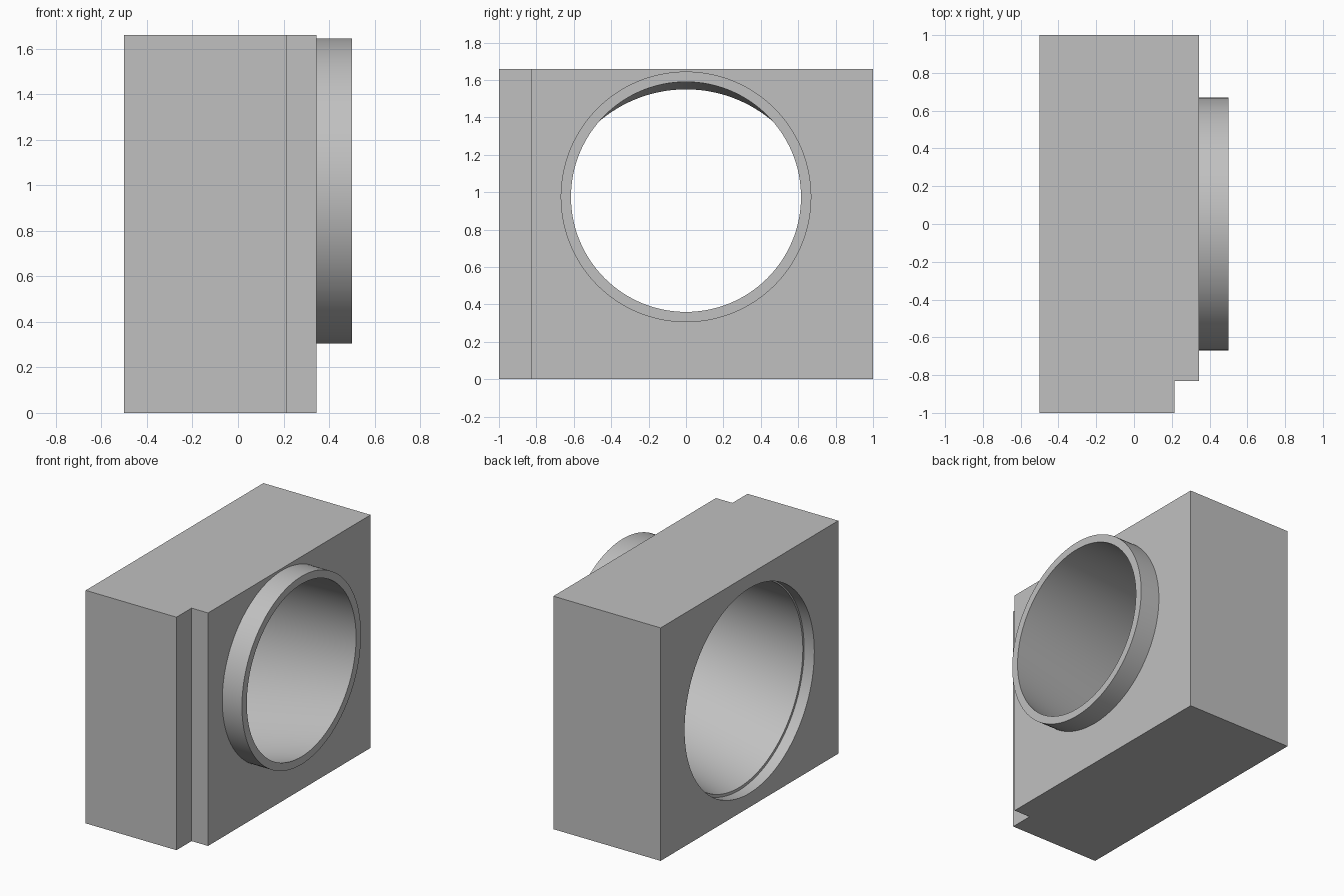
import bpy, bmesh, math

cube = bpy.data.objects.get("Cube")
if cube:
    bpy.data.objects.remove(cube, do_unlink=True)

SEGMENTS = 128

grey = bpy.data.materials.new("plain_grey")
grey.use_nodes = True
colour = (0.53, 0.53, 0.53, 1)
grey.diffuse_color = colour
grey.node_tree.nodes["Principled BSDF"].inputs["Base Color"].default_value = colour


def loft(name, loops):
    """Capped solid skinned through matching loops of points."""
    bm = bmesh.new()
    rows = [[bm.verts.new(p) for p in loop] for loop in loops]
    count = len(rows[0])
    for a, b in zip(rows, rows[1:]):
        for i in range(count):
            j = (i + 1) % count
            bm.faces.new((a[i], a[j], b[j], b[i]))
    bm.faces.new(rows[0])
    bm.faces.new(rows[-1])
    bmesh.ops.recalc_face_normals(bm, faces=bm.faces)
    mesh = bpy.data.meshes.new(name)
    bm.to_mesh(mesh)
    bm.free()
    mesh.materials.append(grey)
    obj = bpy.data.objects.new(name, mesh)
    bpy.context.collection.objects.link(obj)
    return obj


def circle(x, z, r):
    angles = [2 * math.pi * i / SEGMENTS for i in range(SEGMENTS)]
    return [(x, r * math.cos(a), z + r * math.sin(a)) for a in angles]


def combine(target, tool, operation):
    """Apply a boolean and discard the tool."""
    mod = target.modifiers.new(operation.lower(), "BOOLEAN")
    mod.operation = operation
    mod.solver = "EXACT"
    mod.object = tool
    bpy.ops.object.select_all(action="DESELECT")
    bpy.context.view_layer.objects.active = target
    target.select_set(True)
    bpy.ops.object.modifier_apply(modifier=mod.name)
    bpy.data.objects.remove(tool, do_unlink=True)


# Block with a rebated front corner
outline = [(-0.5, -1), (0.215, -1), (0.215, -0.83), (0.345, -0.83), (0.345, 1), (-0.5, 1)]
housing = loft("housing", [[(x, y, z) for x, y in outline] for z in (0, 1.66)])

# Raised round collar
collar = loft("collar", [circle(0.2, 0.975, 0.67), circle(0.5, 0.975, 0.67)])
combine(housing, collar, "UNION")

# Shallow counterbore, then a duct tapering upward to the collar mouth
bore = loft("bore_cutter", [
    circle(-0.6, 0.83, 0.73),
    circle(-0.42, 0.83, 0.73),
    circle(-0.42, 0.835, 0.715),
    circle(0.5, 0.975, 0.615),
    circle(0.6, 0.975, 0.615),
])
bore.hide_render = True
combine(housing, bore, "DIFFERENCE")

bpy.ops.object.shade_smooth_by_angle(angle=math.radians(30))
